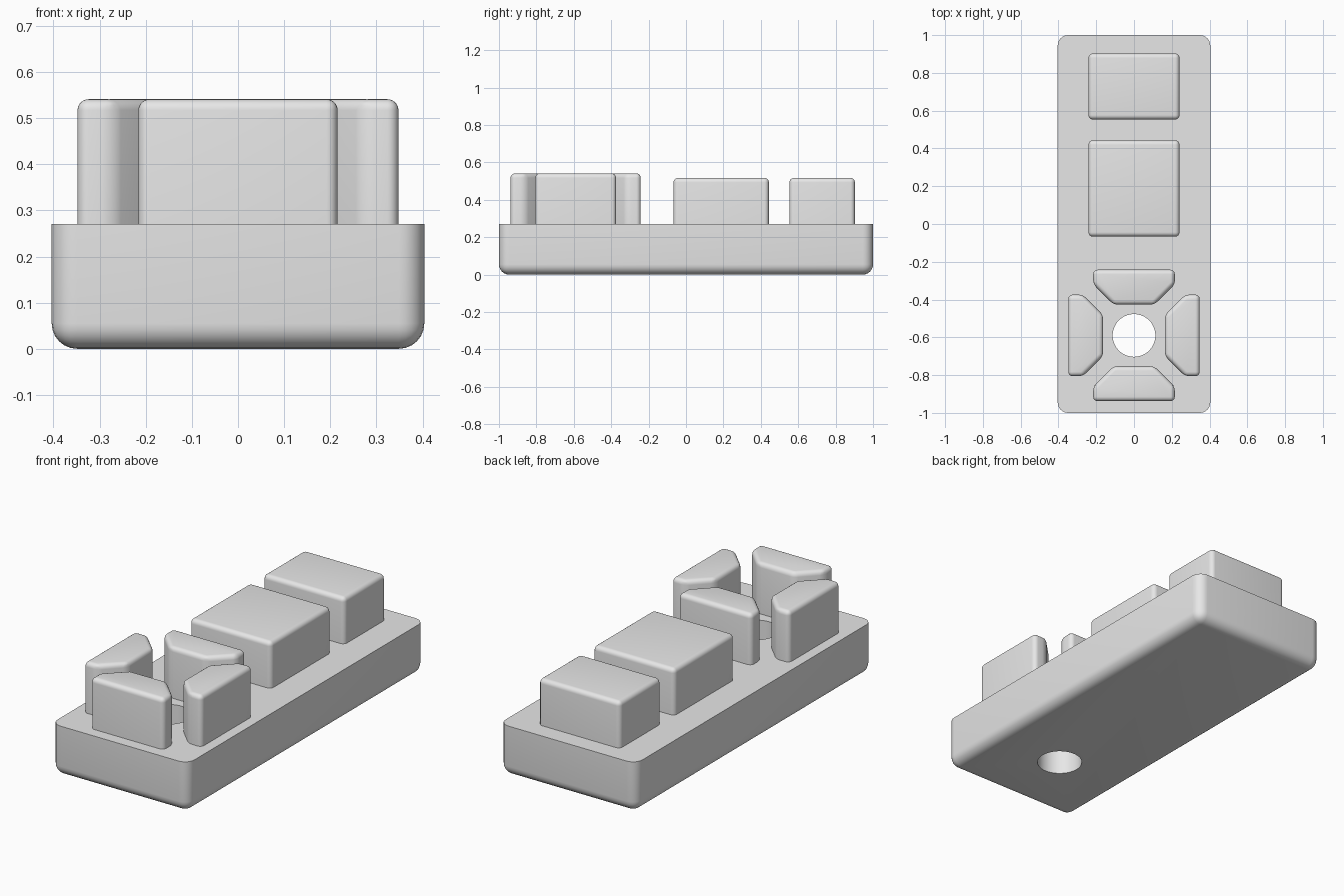
import bpy, bmesh, math
from mathutils import Matrix, Vector

if "Cube" in bpy.data.objects:
    bpy.data.objects.remove(bpy.data.objects["Cube"])

grey = bpy.data.materials.new("plain grey")
grey.use_nodes = True
grey.diffuse_color = (0.8, 0.8, 0.8, 1)
grey.node_tree.nodes["Principled BSDF"].inputs["Base Color"].default_value = (0.8, 0.8, 0.8, 1)

BASE_TOP = 0.27
RING_Y = -0.59


def rounded_prism(name, outline, z0, z1, radius, sharp_z):
    """Extrude an outline and round every edge except those at height sharp_z."""
    bm = bmesh.new()
    face = bm.faces.new([bm.verts.new((x, y, z0)) for x, y in outline])
    top = bmesh.ops.extrude_face_region(bm, geom=[face])["geom"]
    bmesh.ops.translate(bm, vec=(0, 0, z1 - z0),
                        verts=[v for v in top if isinstance(v, bmesh.types.BMVert)])
    bmesh.ops.recalc_face_normals(bm, faces=bm.faces)
    edges = [e for e in bm.edges if any(abs(v.co.z - sharp_z) > 1e-4 for v in e.verts)]
    bmesh.ops.bevel(bm, geom=edges, offset=radius, offset_type='OFFSET',
                    segments=6, profile=0.5, affect='EDGES', clamp_overlap=True)
    mesh = bpy.data.meshes.new(name)
    bm.to_mesh(mesh)
    bm.free()
    mesh.materials.append(grey)
    obj = bpy.data.objects.new(name, mesh)
    bpy.context.collection.objects.link(obj)
    return obj


def rectangle(half_x, y0, y1):
    return [(-half_x, y0), (half_x, y0), (half_x, y1), (-half_x, y1)]


def smooth(obj):
    bpy.ops.object.select_all(action='DESELECT')
    obj.select_set(True)
    bpy.context.view_layer.objects.active = obj
    bpy.ops.object.shade_smooth_by_angle(angle=math.radians(30))


# Base slab with rounded sides and underside, flat sharp top
base = rounded_prism("base", rectangle(0.404, -1, 1), 0, BASE_TOP, 0.055, BASE_TOP)

# Round hole through the base
bpy.ops.mesh.primitive_cylinder_add(vertices=64, radius=0.113, depth=1, location=(0, RING_Y, 0.1))
cutter = bpy.context.object
cutter.name = "hole_cutter"
cutter.data.materials.append(grey)
cut = base.modifiers.new("hole", 'BOOLEAN')
cut.operation = 'DIFFERENCE'
cut.solver = 'EXACT'
cut.object = cutter
bpy.context.view_layer.objects.active = base
bpy.ops.object.modifier_apply(modifier=cut.name)
bpy.data.objects.remove(cutter)
smooth(base)

# Two plain blocks
foot = BASE_TOP - 0.01
for name, y0, y1 in (("middle_block", -0.067, 0.443), ("rear_block", 0.553, 0.903)):
    smooth(rounded_prism(name, rectangle(0.241, y0, y1), foot, 0.517, 0.024, foot))

# Four blocks around the hole, with chamfered inner corners
half = [(0.108, 0.163), (0.216, 0.271), (0.216, 0.348)]
outline = half + [(-x, y) for x, y in reversed(half)]
for i, side in enumerate(("rear", "right", "front", "left")):
    turn = Matrix.Rotation(-i * math.pi / 2, 2)
    if side in ("right", "left"):
        side = "left" if side == "right" else "right"  # the model's own sides
    points = [turn @ Vector(p) for p in outline]
    points = [(p.x, p.y + RING_Y) for p in points]
    smooth(rounded_prism(side + "_ring_block", points, foot, 0.541, 0.024, foot))
